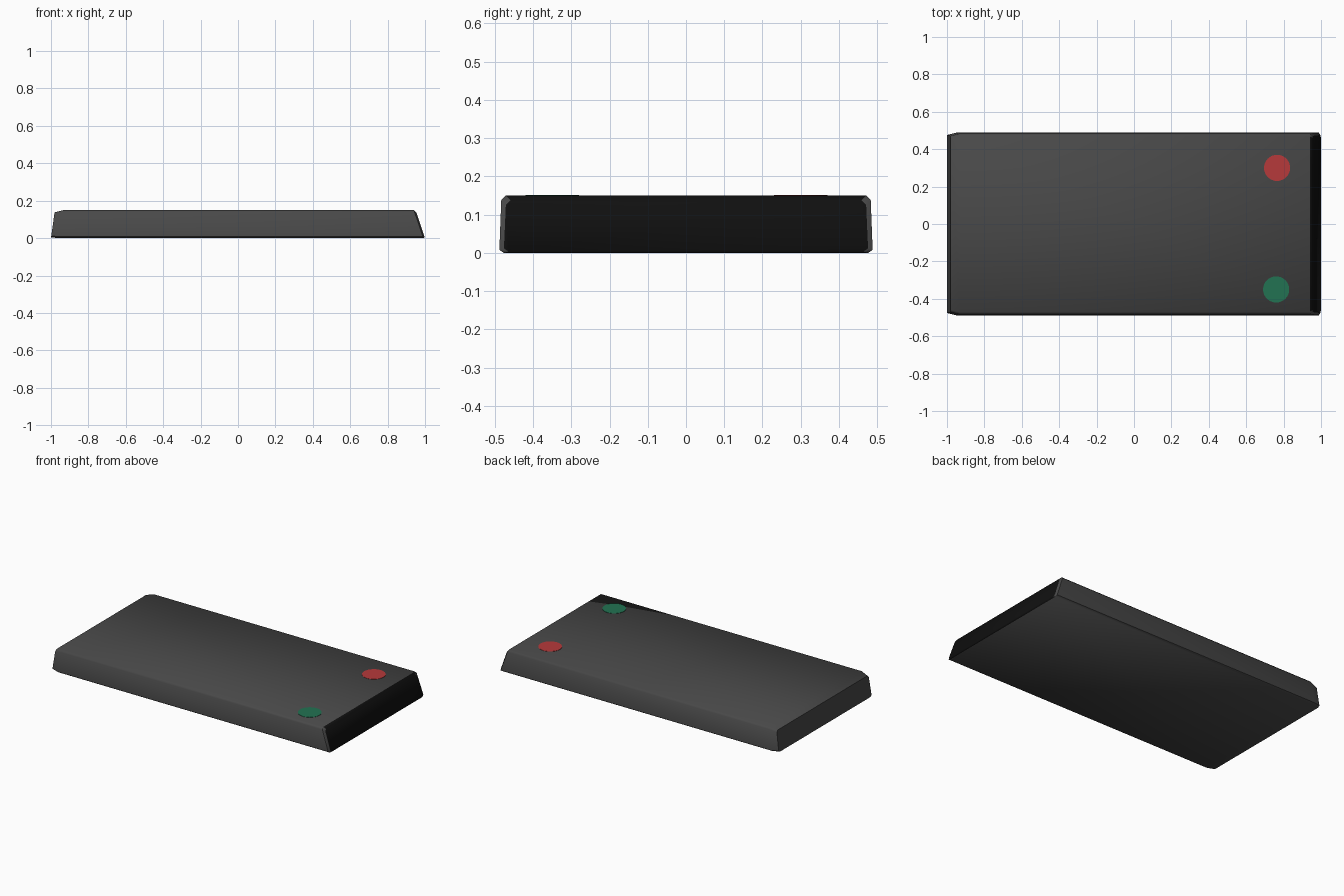
import bpy, bmesh, math

if "Cube" in bpy.data.objects:
    bpy.data.objects.remove(bpy.data.objects["Cube"])


def material(name, rgb):
    m = bpy.data.materials.new(name)
    m.diffuse_color = (*rgb, 1)
    m.use_nodes = True
    m.node_tree.nodes["Principled BSDF"].inputs["Base Color"].default_value = m.diffuse_color
    return m


GREY = material("dark grey", (0.065, 0.065, 0.065))
BLACK = material("black", (0.005, 0.005, 0.005))
RED = material("red", (0.47, 0.041, 0.043))
GREEN = material("green", (0.016, 0.17, 0.085))


def add_object(name, bm, mats):
    bmesh.ops.recalc_face_normals(bm, faces=bm.faces[:])
    mesh = bpy.data.meshes.new(name)
    bm.to_mesh(mesh)
    bm.free()
    for m in mats:
        mesh.materials.append(m)
    ob = bpy.data.objects.new(name, mesh)
    bpy.context.collection.objects.link(ob)
    return ob


def section(inset):
    """Half-chamfered box outline in y and z, shrunk by inset."""
    w, wt, h, c = 0.488 - inset, 0.483 - inset, 0.15 - inset, 0.012
    lo = inset * 0.3
    right = [(w - c, lo), (w, lo + 0.008), (wt, h - c), (wt - c, h)]
    return right + [(-y, z) for y, z in reversed(right)]


# Slab body: sections lofted along x, both ends leaning inward
bm = bmesh.new()
stations = [(-1, 0.14, 0.012), (-0.952, 0.14, 0), (0.991, -0.34, 0), (1, -0.34, 0.012)]
rings = [[bm.verts.new((x + lean * z, y, z)) for y, z in section(inset)]
         for x, lean, inset in stations]
for k, (a, b) in enumerate(zip(rings, rings[1:])):
    for i in range(8):
        j = (i + 1) % 8
        f = bm.faces.new((a[i], a[j], b[j], b[i]))
        # black end wraps over its top and bottom bevels
        f.material_index = int(k == 2 and i in (3, 7))
bm.faces.new(rings[0])
bm.faces.new(rings[-1]).material_index = 1
for f in bm.faces:
    f.smooth = f.material_index == 0
body = add_object("slab_body", bm, [GREY, BLACK])
bpy.context.view_layer.objects.active = body
body.select_set(True)
bpy.ops.object.shade_smooth_by_angle(angle=math.radians(50))

# Round buttons: thin plates on the top
for name, x, y, mat in (("red_button", 0.765, 0.30, RED),
                        ("green_button", 0.76, -0.35, GREEN)):
    bm = bmesh.new()
    bmesh.ops.create_cone(bm, cap_ends=True, segments=32, radius1=0.07, radius2=0.07, depth=0.003)
    bmesh.ops.translate(bm, verts=bm.verts, vec=(x, y, 0.15))
    add_object(name, bm, [mat])
